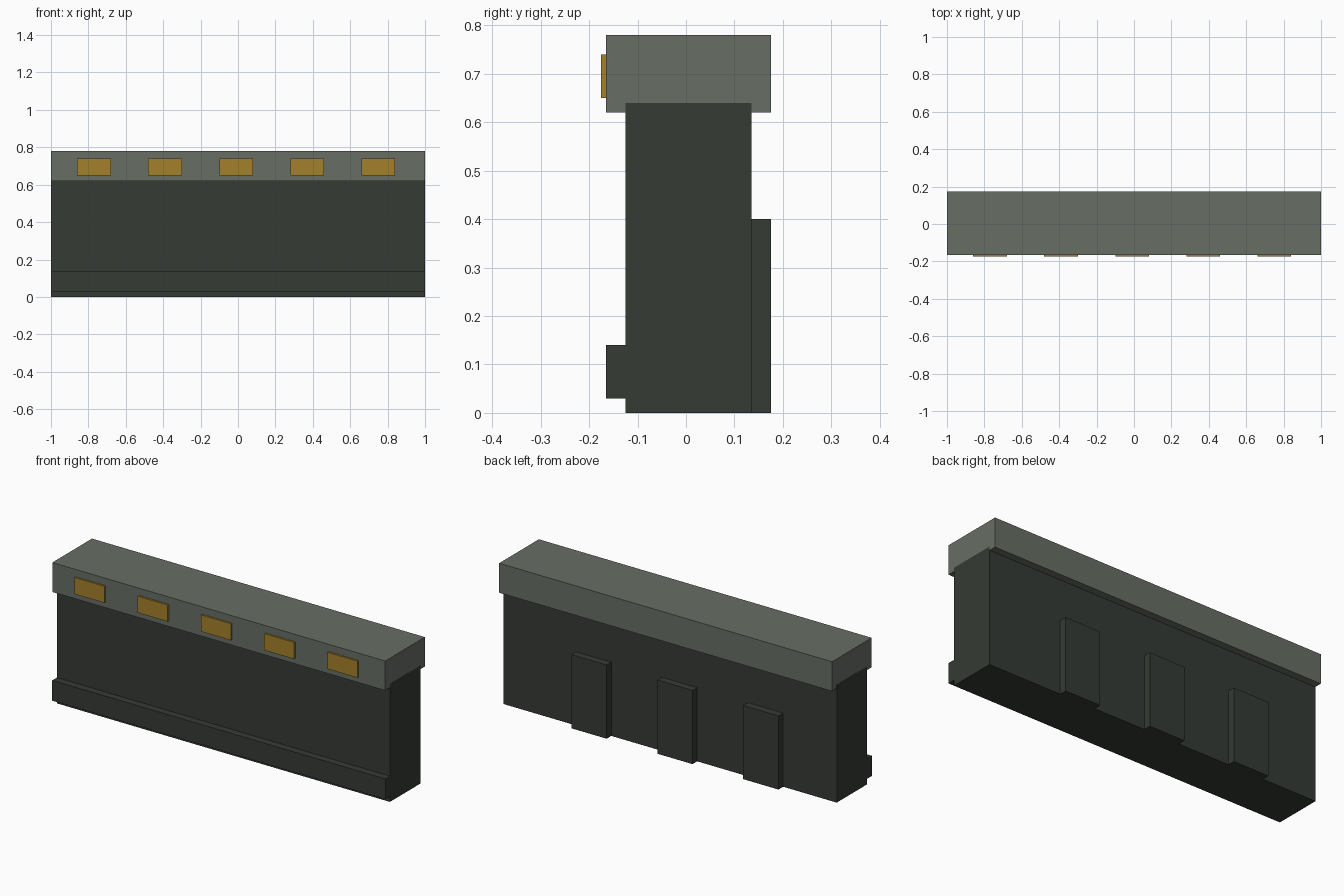
import bpy

cube = bpy.data.objects.get("Cube")
if cube:
    bpy.data.objects.remove(cube, do_unlink=True)


def make_material(name, rgb):
    mat = bpy.data.materials.new(name)
    mat.use_nodes = True
    color = (*rgb, 1.0)
    mat.diffuse_color = color
    mat.node_tree.nodes["Principled BSDF"].inputs["Base Color"].default_value = color
    return mat


def box(name, x, y, z, mat):
    """Add a box spanning the (low, high) ranges x, y and z."""
    spans = (x, y, z)
    bpy.ops.mesh.primitive_cube_add(size=1, location=[(a + b) / 2 for a, b in spans])
    obj = bpy.context.object
    obj.name = name
    obj.scale = [b - a for a, b in spans]
    bpy.ops.object.transform_apply(location=False, rotation=False, scale=True)
    obj.data.materials.append(mat)
    return obj


dark = make_material("dark green grey", (0.035, 0.043, 0.035))
grey = make_material("grey green", (0.135, 0.155, 0.128))
amber = make_material("amber", (0.37, 0.215, 0.024))

# Wall, with the cap seated slightly over its top
length = (-1, 1)
box("wall", length, (-0.125, 0.135), (0, 0.64), dark)
box("cap", (-0.9995, 0.9995), (-0.165, 0.175), (0.62, 0.78), grey)

# Raised rail along the foot of the front
box("foot_rail", length, (-0.165, -0.125), (0.03, 0.14), dark)

# Amber panels along the front of the cap
for i in range(5):
    x = -0.77 + 0.38 * i
    box(f"amber_panel_{i + 1}", (x - 0.09, x + 0.09), (-0.175, -0.165), (0.65, 0.74), amber)

# Buttresses on the back
for i in range(3):
    x = -0.572 + 0.516 * i
    box(f"buttress_{i + 1}", (x - 0.106, x + 0.106), (0.135, 0.175), (0, 0.4), dark)
